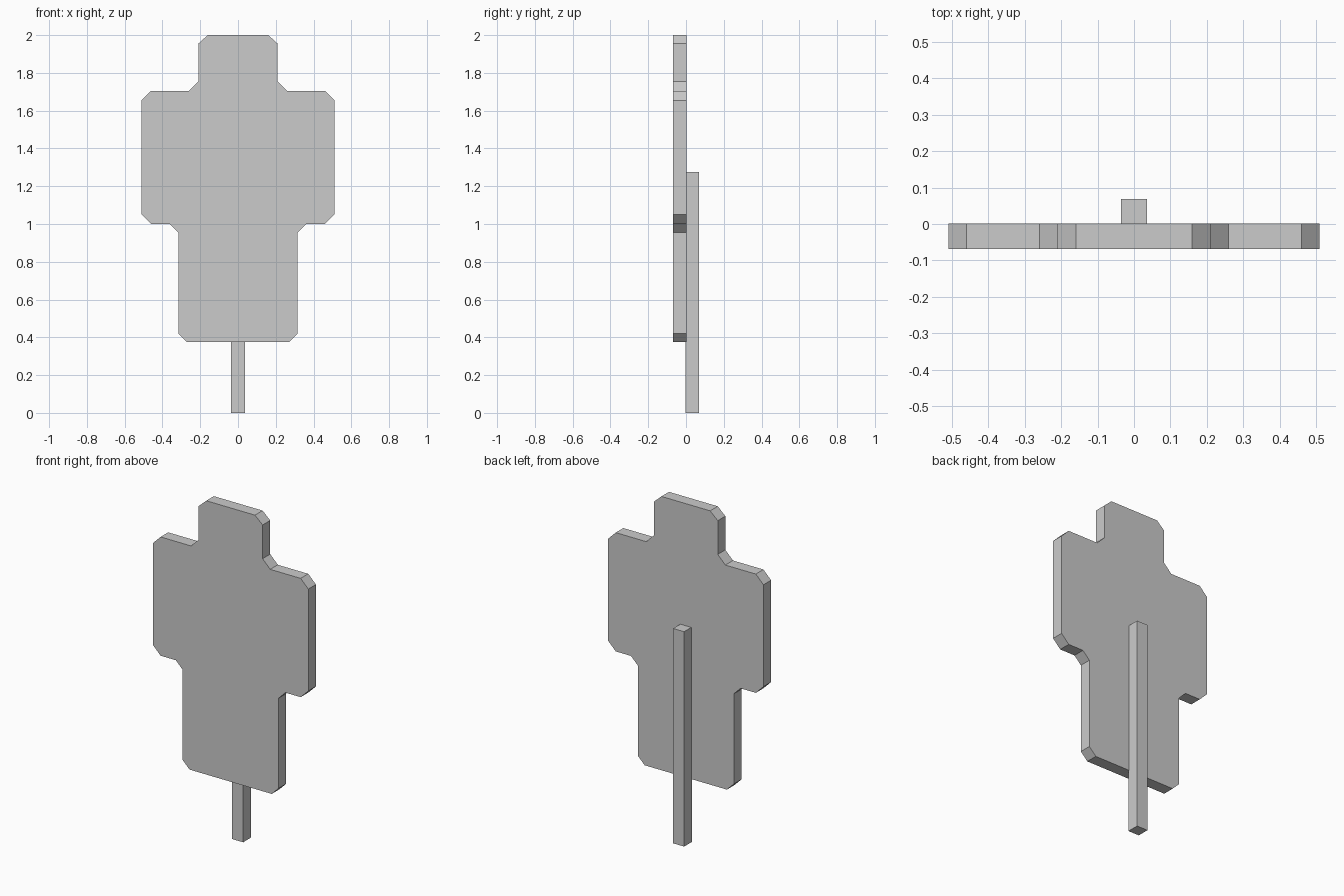
import bpy, bmesh

if "Cube" in bpy.data.objects:
    bpy.data.objects.remove(bpy.data.objects["Cube"])


def extrude_profile(name, points, y_front, y_back):
    """Flat x-z outline pushed from y_front to y_back."""
    bm = bmesh.new()
    face = bm.faces.new([bm.verts.new((x, y_front, z)) for x, z in points])
    out = bmesh.ops.extrude_face_region(bm, geom=[face])
    moved = [v for v in out["geom"] if isinstance(v, bmesh.types.BMVert)]
    bmesh.ops.translate(bm, verts=moved, vec=(0, y_back - y_front, 0))
    bmesh.ops.recalc_face_normals(bm, faces=bm.faces)
    mesh = bpy.data.meshes.new(name)
    bm.to_mesh(mesh)
    bm.free()
    obj = bpy.data.objects.new(name, mesh)
    bpy.context.collection.objects.link(obj)
    return obj


# Target board: right half of the silhouette, mirrored to the left
half = [(0.27, 0.375), (0.315, 0.42), (0.315, 0.955), (0.36, 1.0),
        (0.46, 1.0), (0.51, 1.05), (0.51, 1.655), (0.46, 1.705),
        (0.26, 1.705), (0.21, 1.755), (0.21, 1.955), (0.16, 2.0)]
outline = half + [(-x, z) for x, z in reversed(half)]
extrude_profile("target_board", outline, -0.069, 0.002)

# Support post behind the board
w, top = 0.036, 1.275
extrude_profile("support_post", [(-w, 0), (w, 0), (w, top), (-w, top)], -0.003, 0.069)
